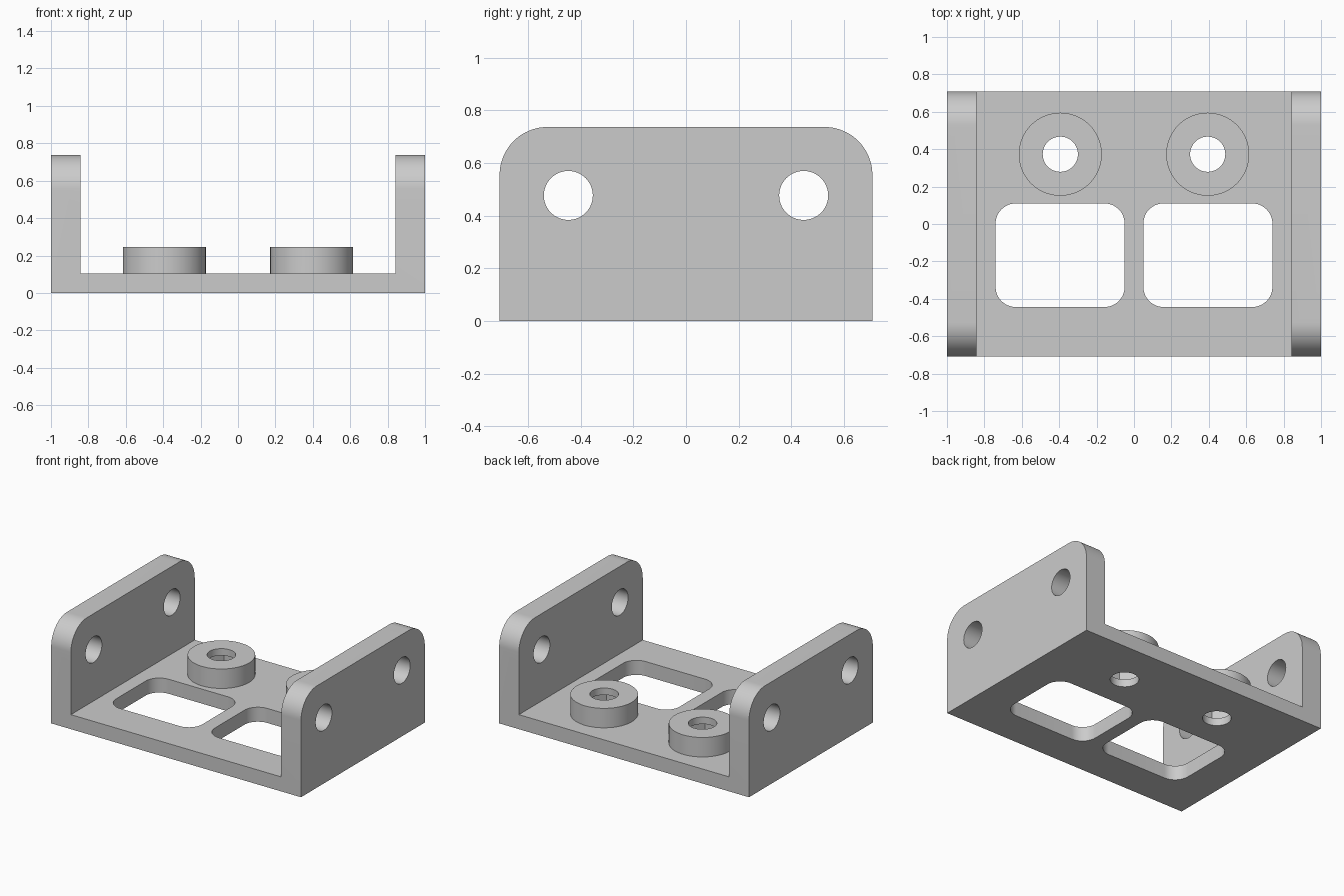
import bpy, bmesh
from math import sin, cos, pi, radians
from mathutils import Matrix

default = bpy.data.objects.get("Cube")
if default:
    bpy.data.objects.remove(default, do_unlink=True)

W, D, H = 1.0, 0.708, 0.737       # half width, half depth, height
INNER, FLOOR = 0.842, 0.105       # inside of the cheeks, top of the floor
BOSS_TOP, BOSS_R, BORE = 0.246, 0.222, 0.094

grey = bpy.data.materials.new("light_grey")
grey.use_nodes = True
colour = (0.6, 0.6, 0.6, 1)
grey.diffuse_color = colour
grey.node_tree.nodes["Principled BSDF"].inputs["Base Color"].default_value = colour


def prism(name, outline, axis, lo, hi):
    """Extrude a 2D outline along an axis: x uses (y, z), y uses (x, z), z uses (x, y)."""
    place = {"x": lambda a, b: (lo, a, b),
             "y": lambda a, b: (a, lo, b),
             "z": lambda a, b: (a, b, lo)}[axis]
    step = [(hi - lo) if axis == k else 0 for k in "xyz"]
    bm = bmesh.new()
    face = bm.faces.new([bm.verts.new(place(a, b)) for a, b in outline])
    grown = bmesh.ops.extrude_face_region(bm, geom=[face])["geom"]
    bmesh.ops.translate(bm, vec=step, verts=[g for g in grown if isinstance(g, bmesh.types.BMVert)])
    bmesh.ops.recalc_face_normals(bm, faces=bm.faces)
    mesh = bpy.data.meshes.new(name)
    bm.to_mesh(mesh)
    bm.free()
    mesh.materials.append(grey)
    ob = bpy.data.objects.new(name, mesh)
    bpy.context.collection.objects.link(ob)
    return ob


def arc(cx, cy, r, start, end, n):
    angles = [radians(start + (end - start) * i / n) for i in range(n + 1)]
    return [(cx + r * cos(a), cy + r * sin(a)) for a in angles]


def circle(cx, cy, r, n=64):
    return arc(cx, cy, r, 0, 360, n)[:-1]


def rounded_rect(x0, y0, x1, y1, r, n=12):
    return (arc(x1 - r, y1 - r, r, 0, 90, n) + arc(x0 + r, y1 - r, r, 90, 180, n)
            + arc(x0 + r, y0 + r, r, 180, 270, n) + arc(x1 - r, y0 + r, r, 270, 360, n))


def combine(target, tool, operation):
    """Apply a boolean and discard the tool."""
    tool.hide_render = True
    mod = target.modifiers.new(operation.lower(), "BOOLEAN")
    mod.operation, mod.object, mod.solver = operation, tool, "EXACT"
    bpy.context.view_layer.objects.active = target
    bpy.ops.object.modifier_apply(modifier=mod.name)
    bpy.data.objects.remove(tool, do_unlink=True)


# U-shaped channel
channel = [(-W, 0), (W, 0), (W, H), (INNER, H), (INNER, FLOOR),
           (-INNER, FLOOR), (-INNER, H), (-W, H)]
bracket = prism("bracket", channel, "y", -D, D)

# Rounded upper corners of the cheeks
r = 0.182
side = ([(-D, -0.1), (D, -0.1)] + arc(D - r, H - r, r, 0, 90, 20)
        + arc(r - D, H - r, r, 90, 180, 20))
combine(bracket, prism("side_outline", side, "x", -1.1, 1.1), "INTERSECT")

# Cross holes through both cheeks
for y in (-0.447, 0.447):
    combine(bracket, prism("cross_hole", circle(y, 0.477, 0.093), "x", -1.1, 1.1), "DIFFERENCE")

for s in (-1, 1):
    # Floor window
    x0, x1 = sorted((s * 0.05, s * 0.74))
    window = rounded_rect(x0, -0.444, x1, 0.11, 0.108)
    combine(bracket, prism("window", window, "z", -0.1, 0.3), "DIFFERENCE")
    # Raised boss, with a captive nut pocket and a through bore
    x, y = s * 0.394, 0.373
    combine(bracket, prism("boss", circle(x, y, BOSS_R), "z", 0.05, BOSS_TOP), "UNION")
    combine(bracket, prism("nut_pocket", circle(x, y, 0.18, 6), "z", 0.055, 0.196), "DIFFERENCE")
    combine(bracket, prism("bore", circle(x, y, BORE), "z", -0.1, 0.4), "DIFFERENCE")

# Smooth the round walls, keep the edges crisp
bpy.ops.object.select_all(action="DESELECT")
bracket.select_set(True)
bpy.context.view_layer.objects.active = bracket
bpy.ops.object.shade_smooth_by_angle(angle=radians(30))
